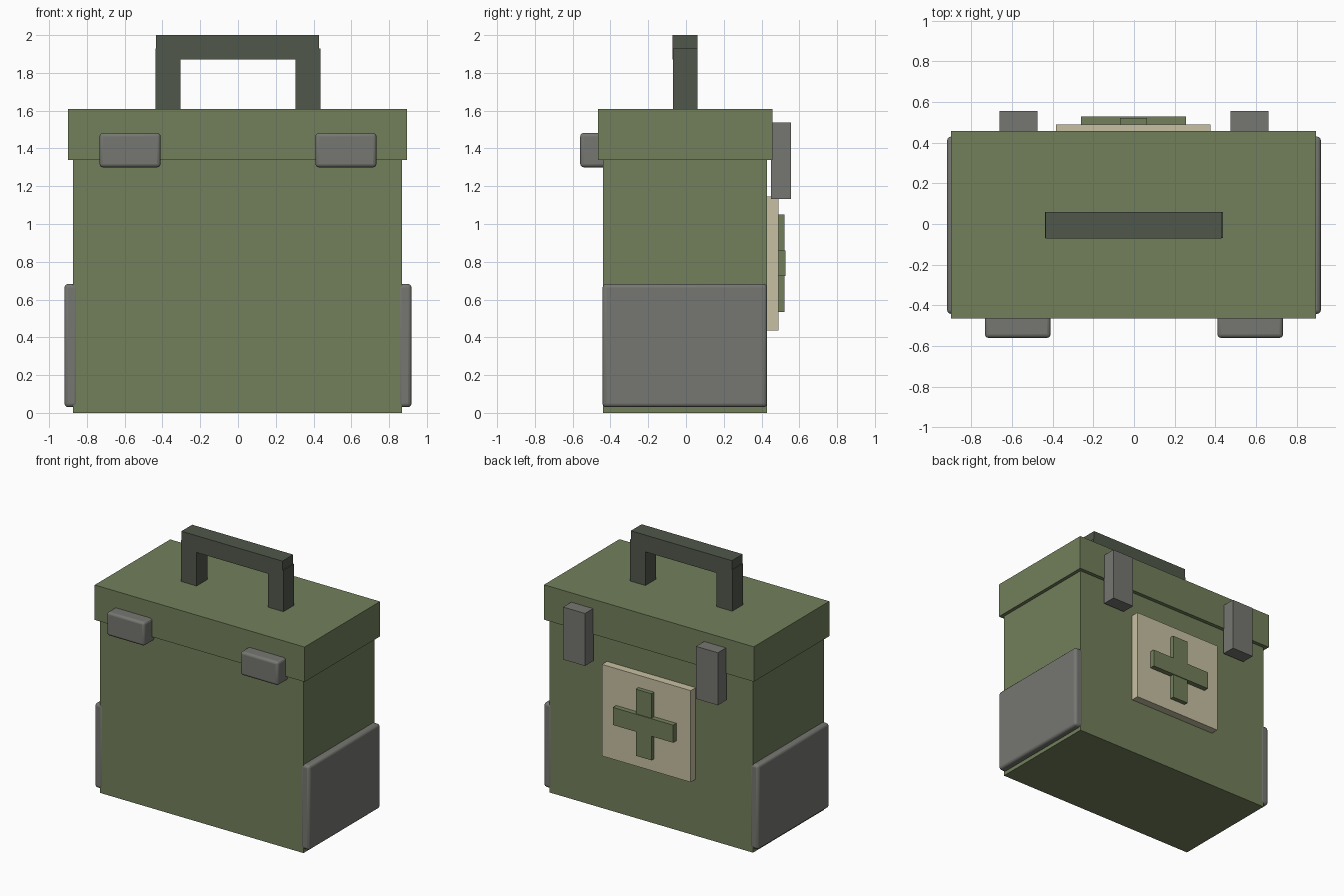
import bpy
import math

if "Cube" in bpy.data.objects:
    bpy.data.objects.remove(bpy.data.objects["Cube"], do_unlink=True)


def material(name, r, g, b):
    m = bpy.data.materials.new(name)
    m.use_nodes = True
    m.diffuse_color = (r, g, b, 1)
    m.node_tree.nodes["Principled BSDF"].inputs["Base Color"].default_value = (r, g, b, 1)
    return m


olive = material("olive green", 0.17, 0.215, 0.105)
dark = material("dark olive", 0.083, 0.097, 0.07)
grey = material("warm grey", 0.18, 0.185, 0.165)
cream = material("cream", 0.58, 0.53, 0.36)


def box(name, mat, x, y, z, bevel=0):
    """Box spanning the given (low, high) ranges, with optional rounded edges."""
    spans = (x, y, z)
    bpy.ops.mesh.primitive_cube_add(size=1, location=[(a + b) / 2 for a, b in spans])
    ob = bpy.context.object
    ob.name = name
    ob.scale = [b - a for a, b in spans]
    bpy.ops.object.transform_apply(location=False, rotation=False, scale=True)
    ob.data.materials.append(mat)
    if bevel:
        mod = ob.modifiers.new("rounded edges", 'BEVEL')
        mod.width = bevel
        mod.segments = 3
        bpy.ops.object.shade_smooth_by_angle(angle=math.radians(40))
    return ob


def pair(name, mat, x, y, z, bevel=0):
    """The same box on the left (+x) and on the right (-x)."""
    box("left_" + name, mat, x, y, z, bevel)
    box("right_" + name, mat, (-x[1], -x[0]), y, z, bevel)


# Case and overhanging lid
box("case_body", olive, (-0.873, 0.868), (-0.44, 0.428), (0, 1.40))
box("lid", olive, (-0.9, 0.895), (-0.465, 0.457), (1.34, 1.61))

# Carrying handle
pair("handle_post", dark, (0.305, 0.438), (-0.07, 0.06), (1.60, 1.93))
box("handle_grip", dark, (-0.434, 0.43), (-0.072, 0.06), (1.87, 2.0))

# Rounded side guards and front hinges
pair("side_guard", grey, (0.845, 0.919), (-0.442, 0.43), (0.03, 0.683), 0.02)
pair("hinge", grey, (0.41, 0.733), (-0.56, -0.4), (1.30, 1.482), 0.018)

# Back latches
pair("latch", grey, (0.475, 0.662), (0.45, 0.556), (1.132, 1.538))

# Badge panel with a raised cross
box("badge_panel", cream, (-0.383, 0.377), (0.41, 0.489), (0.437, 1.145))
box("cross_upright", olive, (-0.07, 0.064), (0.47, 0.522), (0.535, 1.05))
box("cross_bar", olive, (-0.26, 0.255), (0.47, 0.528), (0.724, 0.86))
